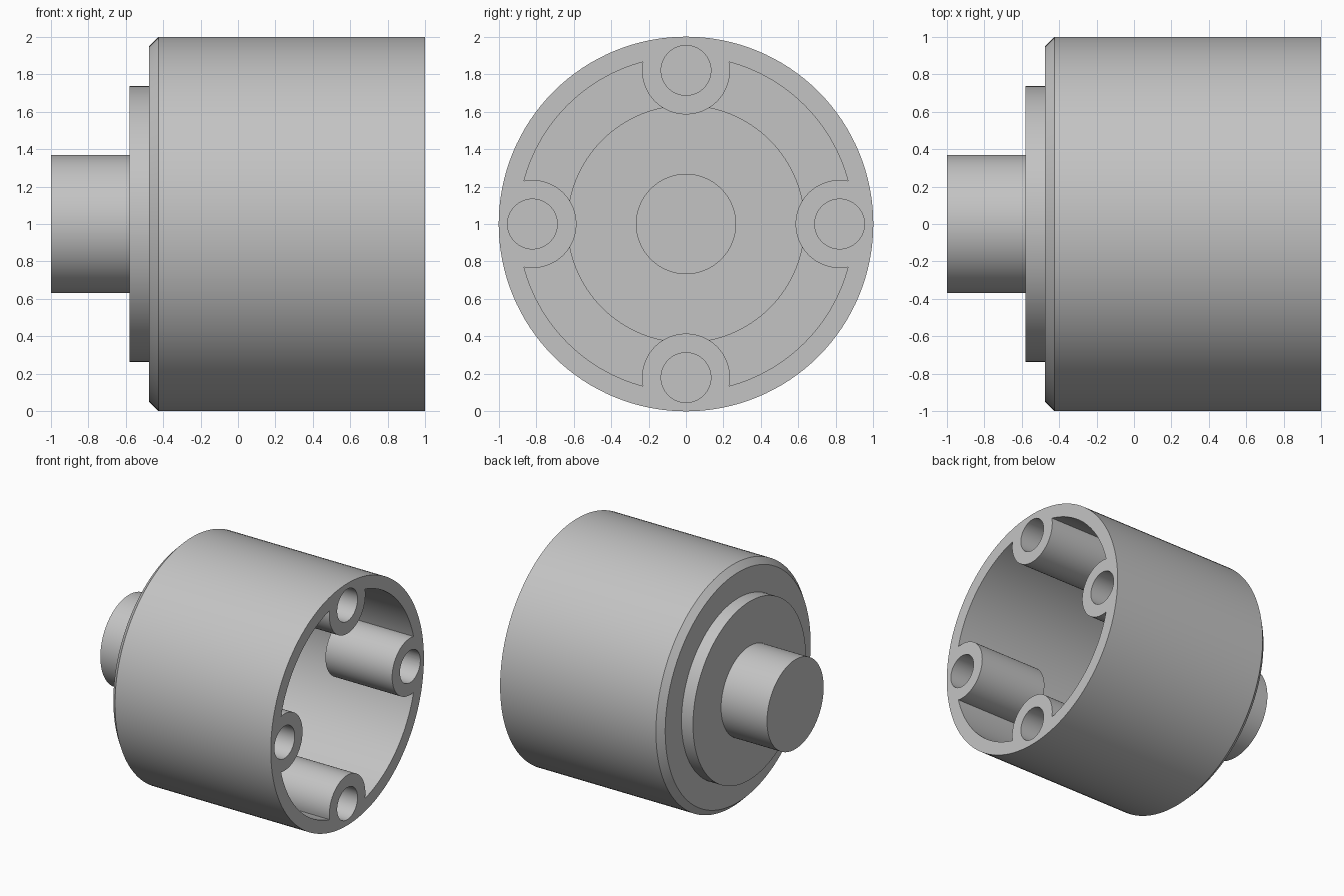
import bpy
import bmesh
from math import cos, sin, pi, radians, hypot
from mathutils import Matrix, Vector

cube = bpy.data.objects.get("Cube")
if cube:
    bpy.data.objects.remove(cube, do_unlink=True)

WALL = 0.105          # shell thickness everywhere
BOSS_OFFSET = 0.82    # distance of the screw bosses from the axis
CENTRE_Z = 1.0

grey = bpy.data.materials.new("light_grey")
grey.use_nodes = True
colour = (0.55, 0.55, 0.55, 1)
grey.diffuse_color = colour
grey.node_tree.nodes["Principled BSDF"].inputs["Base Color"].default_value = colour


def add_object(name, bm):
    bmesh.ops.recalc_face_normals(bm, faces=bm.faces)
    bmesh.ops.translate(bm, verts=bm.verts, vec=(0, 0, CENTRE_Z))
    mesh = bpy.data.meshes.new(name)
    bm.to_mesh(mesh)
    bm.free()
    mesh.materials.append(grey)
    obj = bpy.data.objects.new(name, mesh)
    bpy.context.collection.objects.link(obj)
    return obj


def lathe(name, profile, steps=128):
    """Turn (x, radius) points around the x axis."""
    bm = bmesh.new()
    verts = [bm.verts.new((x, 0, r)) for x, r in profile]
    edges = [bm.edges.new(pair) for pair in zip(verts, verts[1:])]
    bmesh.ops.spin(bm, geom=verts + edges, cent=(0, 0, 0), axis=(1, 0, 0),
                   angle=2 * pi, steps=steps, use_merge=True)
    bmesh.ops.remove_doubles(bm, verts=bm.verts, dist=0.0001)
    return add_object(name, bm)


def four_rods(name, radius, x_start, x_end, limit, steps=64):
    """Four rods along x around the axis, kept within a limiting radius."""
    bm = bmesh.new()
    for quarter in range(4):
        turn = Matrix.Rotation(quarter * pi / 2, 3, "X")
        ring = []
        for i in range(steps):
            a = 2 * pi * i / steps
            y, z = radius * cos(a), BOSS_OFFSET + radius * sin(a)
            k = min(1, limit / hypot(y, z))
            ring.append(bm.verts.new(turn @ Vector((x_start, y * k, z * k))))
        face = bm.faces.new(ring)
        new = bmesh.ops.extrude_face_region(bm, geom=[face])["geom"]
        moved = [v for v in new if isinstance(v, bmesh.types.BMVert)]
        bmesh.ops.translate(bm, verts=moved, vec=(x_end - x_start, 0, 0))
    return add_object(name, bm)


def combine(target, tool, operation):
    tool.hide_render = True
    mod = target.modifiers.new(operation.lower(), "BOOLEAN")
    mod.operation, mod.solver, mod.object = operation, "EXACT", tool
    bpy.context.view_layer.objects.active = target
    bpy.ops.object.modifier_apply(modifier=mod.name)
    bpy.data.objects.remove(tool, do_unlink=True)


# Stepped hollow housing: stem, flange, chamfered drum, then the cavity
stem, flange, drum = 0.37, 0.737, 1.0
stem_x, flange_x, drum_x, rim_x = -1.0, -0.58, -0.475, 1.0
chamfer = 0.05
housing = lathe("housing", [
    (stem_x, 0), (stem_x, stem), (flange_x, stem), (flange_x, flange),
    (drum_x, flange), (drum_x, drum - chamfer), (drum_x + chamfer, drum),
    (rim_x, drum), (rim_x, drum - WALL),
    (drum_x + WALL, drum - WALL), (drum_x + WALL, flange - WALL),
    (flange_x + WALL, flange - WALL), (flange_x + WALL, stem - WALL),
    (stem_x + WALL, stem - WALL), (stem_x + WALL, 0),
])

# Four screw bosses on the cavity wall, with blind holes
boss_end = 0.39
combine(housing, four_rods("bosses", 0.235, boss_end, rim_x, 0.95), "UNION")
combine(housing, four_rods("boss_holes", 0.133, boss_end + WALL, rim_x + 0.1, 2),
        "DIFFERENCE")

bpy.ops.object.select_all(action="DESELECT")
housing.select_set(True)
bpy.context.view_layer.objects.active = housing
bpy.ops.object.shade_smooth_by_angle(angle=radians(30))
